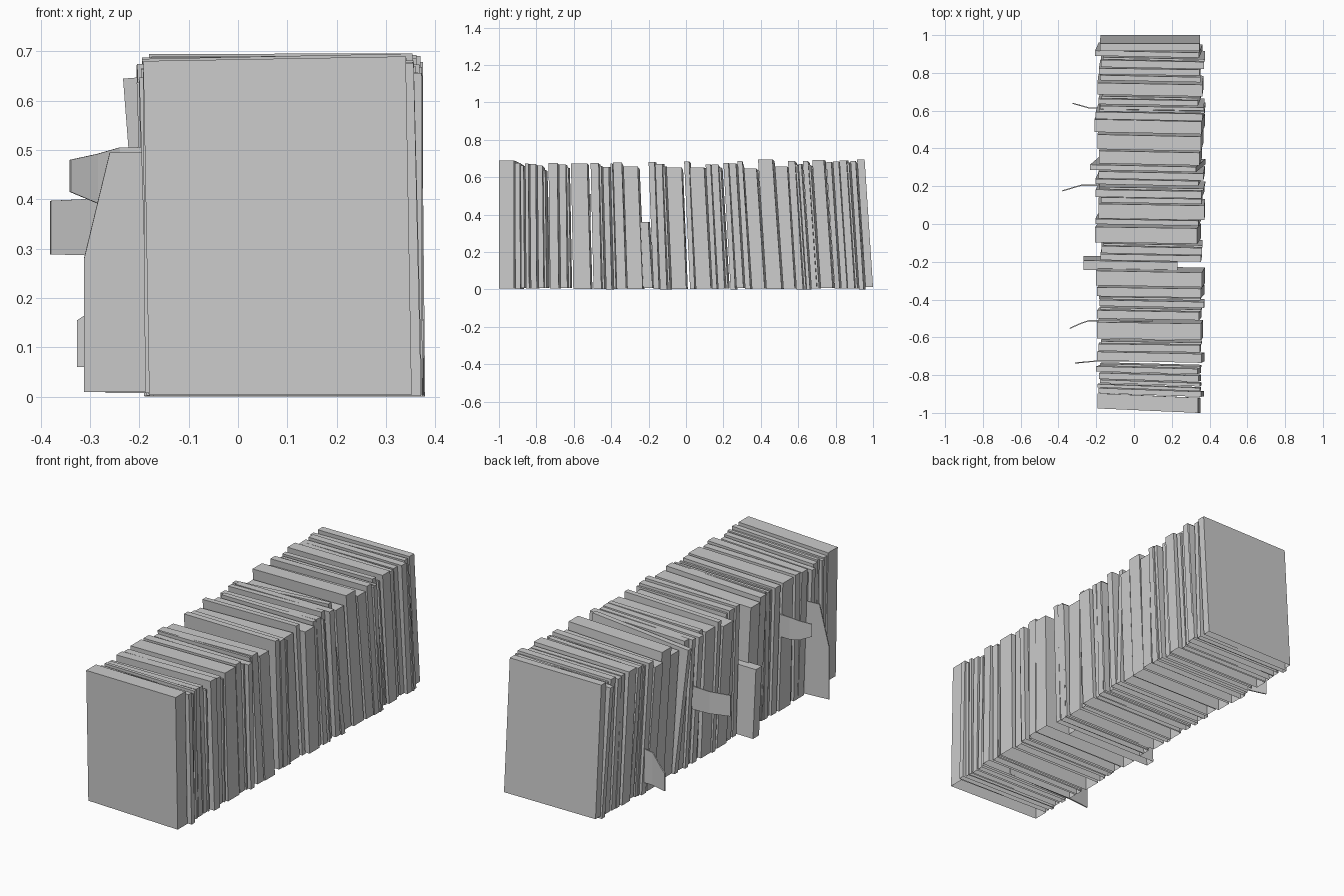
import bpy
import bmesh
import random

random.seed(4)

cube = bpy.data.objects.get("Cube")
if cube:
    bpy.data.objects.remove(cube, do_unlink=True)

grey = bpy.data.materials.new("plain grey")
grey.use_nodes = True
grey.diffuse_color = (0.6, 0.6, 0.6, 1)
grey.node_tree.nodes["Principled BSDF"].inputs["Base Color"].default_value = (0.6, 0.6, 0.6, 1)


def finish(name, bm):
    mesh = bpy.data.meshes.new(name)
    bm.to_mesh(mesh)
    bm.free()
    mesh.materials.append(grey)
    obj = bpy.data.objects.new(name, mesh)
    bpy.context.collection.objects.link(obj)
    return obj


def lean(y):
    """Distance the foot of a file stands behind its top edge."""
    return 0.045 * min(1, (y + 1) / 1.4)


def twist(y):
    """Turn about the upright axis, strongest at the front of the row."""
    return 0.018 + 0.027 * max(0, 1 - (y + 1) / 0.3)


def make_file(name, y, thick, height, left, right, tilt=0.0, floor=0.0,
              foot=1.0, turn=0.018):
    """Leaning sleeve, open underneath; y is the front of its top edge,
    tilt shifts the top sideways and foot scales the thickness below."""
    bm = bmesh.new()
    bmesh.ops.create_cube(bm, size=1)
    bottom = [f for f in bm.faces if f.normal.z < -0.5]
    bmesh.ops.delete(bm, geom=bottom, context="FACES_ONLY")
    for v in bm.verts:
        up = v.co.z > 0
        x = right if v.co.x > 0 else left
        depth = y if up else y + lean(y)
        if v.co.y > 0:
            depth += thick if up else thick * foot
        depth -= turn * (x - right)
        z = floor
        if up:
            x -= tilt
            z = height + tilt / height * (x - 0.08)
        v.co = (x, depth, z)
    return finish(name, bm)


def make_sheet(name, columns, y, bend_x, slope):
    """Thin sheet from columns (x, low, high), bent beyond bend_x."""
    bm = bmesh.new()
    pairs = []
    for x, low, high in columns:
        depth = y + slope * max(0, bend_x - x)
        pairs.append([bm.verts.new((x, depth, z)) for z in (low, high)])
    for a, b in zip(pairs, pairs[1:]):
        bm.faces.new((a[0], b[0], b[1], a[1]))
    obj = finish(name, bm)
    mod = obj.modifiers.new("thickness", "SOLIDIFY")
    mod.thickness = 0.006
    mod.offset = 0


# Main row: front of top edge, thickness, height
files = [
    (-1.0, .08, .685), (-.915, .03, .67), (-.885, .02, .66), (-.86, .02, .67),
    (-.835, .035, .665), (-.795, .045, .655), (-.735, .05, .67), (-.68, .055, .665),
    (-.615, .09, .67), (-.51, .06, .67), (-.445, .035, .655), (-.405, .015, .67),
    (-.39, .05, .67), (-.335, .08, .65), (-.2, .035, .68), (-.165, .055, .67),
    (-.105, .085, .645), (-.01, .03, .68), (.02, .08, .65), (.105, .03, .665),
    (.135, .055, .66), (.2, .03, .67), (.23, .04, .67), (.275, .03, .668),
    (.31, .07, .64), (.385, .08, .69), (.475, .07, .65), (.545, .055, .68),
    (.6, .02, .67), (.625, .045, .68), (.675, .065, .69), (.75, .03, .68),
    (.785, .035, .68), (.82, .055, .69), (.88, .03, .68), (.915, .04, .695),
]
last = len(files) - 1
for i, (y, thick, height) in enumerate(files):
    left = random.uniform(-0.192, -0.17)
    right = random.uniform(0.352, 0.376)
    tilt = random.uniform(0, 0.02)
    floor = random.uniform(0, 0.008)
    foot = random.uniform(0.92, 1.08)
    turn = twist(y) + random.uniform(-0.004, 0.004)
    if i == 0:
        left, right, tilt, floor, foot = -0.18, 0.352, 0.012, 0.004, 1
    elif i == last:
        left, right, tilt, floor, foot, turn = -0.178, 0.35, 0.002, 0.012, 1, 0
    elif height == 0.668:  # the file that slants out of the row
        left, right, tilt = -0.183, 0.378, 0.05
    elif thick in (0.045, 0.055, 0.06):  # split off a thin folder at the back
        thick -= 0.014
        make_file(f"thin_folder_{i + 1}", y + thick, 0.011,
                  height - random.uniform(0.008, 0.02), left + 0.01, right + 0.004,
                  tilt=tilt / 2, floor=floor, turn=turn)
    gap = 0 if i in (0, last) else 0.003
    make_file(f"file_{i + 1}", y, thick - gap, height, left, right,
              tilt, floor, foot, turn)

# Short box pulled out of the row
make_file("short_box", -0.252, 0.05, 0.36, -0.268, 0.23, floor=0.008)

# Bent papers and tabs sticking out of the side
make_sheet("large_loose_sheet",
           [(-.312, .01, .28), (-.26, .01, .495), (-.19, .01, .495), (.2, .01, .5)],
           -.725, -.2, -.1)
make_sheet("upper_tab",
           [(-.34, .415, .48), (-.285, .392, .492), (-.24, .39, .505), (.1, .39, .51)],
           -.512, -.25, -.45)
make_sheet("middle_tab",
           [(-.38, .288, .397), (-.28, .287, .402), (0, .28, .41)],
           .205, -.28, -.3)
make_sheet("lower_tab",
           [(-.325, .06, .155), (-.31, .06, .165), (-.24, .06, .23), (0, .06, .26)],
           .615, -.24, .28)
